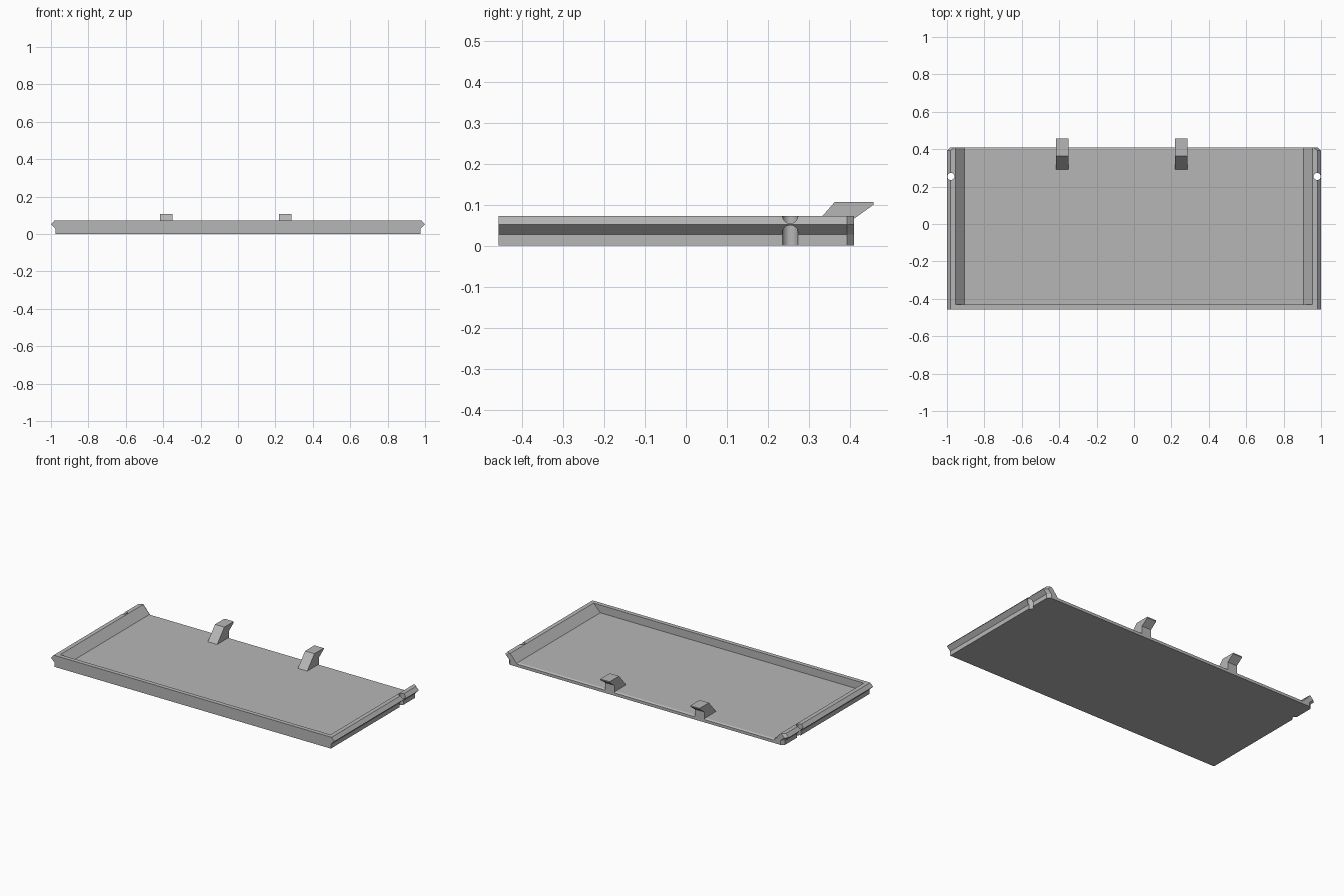
import bpy, bmesh

cube = bpy.data.objects.get("Cube")
if cube:
    bpy.data.objects.remove(cube, do_unlink=True)

grey = bpy.data.materials.new("plain_grey")
grey.use_nodes = True
colour = (0.47, 0.47, 0.47, 1)
grey.diffuse_color = colour
grey.node_tree.nodes["Principled BSDF"].inputs["Base Color"].default_value = colour


def loft(name, sections):
    """Skin a closed solid through matching rings of points."""
    bm = bmesh.new()
    rings = [[bm.verts.new(p) for p in s] for s in sections]
    n = len(rings[0])
    for a, b in zip(rings, rings[1:]):
        for i in range(n):
            j = (i + 1) % n
            bm.faces.new((a[i], a[j], b[j], b[i]))
    bm.faces.new(rings[0])
    bm.faces.new(rings[-1])
    bmesh.ops.recalc_face_normals(bm, faces=bm.faces)
    mesh = bpy.data.meshes.new(name)
    bm.to_mesh(mesh)
    bm.free()
    mesh.materials.append(grey)
    obj = bpy.data.objects.new(name, mesh)
    bpy.context.collection.objects.link(obj)
    return obj


def mirrored_section(half, y, inset=0):
    """Symmetric cross-section at depth y from its right-hand half."""
    right = [(x - inset, y, z) for x, z in half]
    return right + [(-x, y, z) for x, y, z in reversed(right)]


def cut(target, cutter):
    cutter.hide_render = True
    mod = target.modifiers.new("cut", "BOOLEAN")
    mod.operation = "DIFFERENCE"
    mod.solver = "EXACT"
    mod.object = cutter
    bpy.context.view_layer.objects.active = target
    bpy.ops.object.modifier_apply(modifier=mod.name)
    bpy.data.objects.remove(cutter, do_unlink=True)


# Tray body with ridged sides and chamfered back corners
rim = [(0.975, 0), (0.975, 0.028), (1.0, 0.052), (0.98, 0.073)]
tray = loft("tray", [mirrored_section(rim, -0.457),
                     mirrored_section(rim, 0.393),
                     mirrored_section(rim, 0.41, 0.02)])

# Pocket, open at the back, with sloping side walls and a bevelled back lip
floor = 0.024
wall_top = (0.953 + 0.0098, 0.083)
pocket = loft("pocket_cutter", [
    mirrored_section([(0.906, z), wall_top], y)
    for y, z in ((-0.43, floor), (0.4, floor), (0.42, floor - 0.012))])
cut(tray, pocket)

# Vertical pin holes through the side ridges
for side in (-1, 1):
    bpy.ops.mesh.primitive_cylinder_add(vertices=24, radius=0.019, depth=0.3,
                                        location=(side * 0.979, 0.254, 0.03))
    cut(tray, bpy.context.object)

# Hooked tabs along the back edge
hook = [(0.278, 0.01), (0.363, 0.107), (0.457, 0.107),
        (0.457, 0.1), (0.41, 0.066), (0.41, 0.01)]
for name, x in (("right_tab", -0.383), ("left_tab", 0.252)):
    loft(name, [[(x + dx, y, z) for y, z in hook] for dx in (-0.033, 0.033)])
